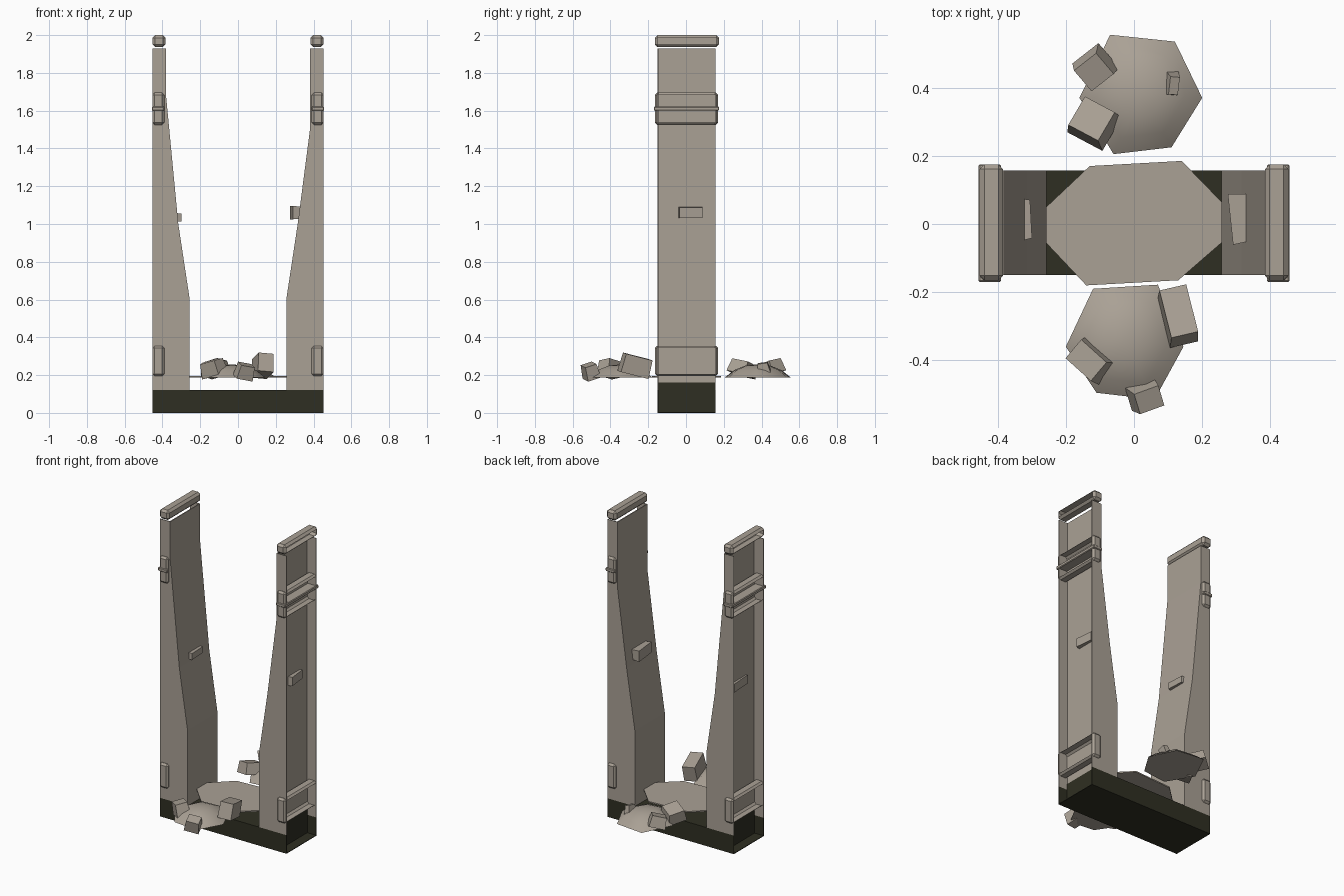
import bpy, bmesh, math
from mathutils import Vector, Euler

if "Cube" in bpy.data.objects:
    bpy.data.objects.remove(bpy.data.objects["Cube"])


def material(name, rgb):
    m = bpy.data.materials.new(name)
    m.diffuse_color = (*rgb, 1)
    m.use_nodes = True
    m.node_tree.nodes["Principled BSDF"].inputs["Base Color"].default_value = m.diffuse_color
    return m


STONE = material("warm_grey_stone", (0.40, 0.355, 0.30))
DARK = material("dark_moss", (0.028, 0.028, 0.016))
Y0, Y1 = -0.15, 0.157          # front and back of the columns
PANEL, OUTER = 0.387, 0.453    # recessed panel and outer edge in x


def finish(name, bm, mat):
    bmesh.ops.recalc_face_normals(bm, faces=bm.faces)
    me = bpy.data.meshes.new(name)
    bm.to_mesh(me)
    bm.free()
    me.materials.append(mat)
    ob = bpy.data.objects.new(name, me)
    bpy.context.collection.objects.link(ob)
    return ob


def box(name, lo, hi, mat=STONE, bevel=0, open_side=0):
    """Box between two corners; open_side = +1/-1 removes that x face."""
    bm = bmesh.new()
    bmesh.ops.create_cube(bm, size=1)
    lo, hi = Vector(lo), Vector(hi)
    for v in bm.verts:
        v.co = Vector([(lo[i] + hi[i]) / 2 + v.co[i] * (hi[i] - lo[i]) for i in range(3)])
    if bevel:
        bmesh.ops.bevel(bm, geom=bm.edges[:], offset=bevel, segments=1, affect='EDGES')
    bm.normal_update()
    if open_side:
        gone = [f for f in bm.faces if f.normal.x * open_side > 0.95]
        bmesh.ops.delete(bm, geom=gone, context='FACES')
    return finish(name, bm, mat)


def side_box(name, s, x0, x1, y0, y1, z0, z1, **kw):
    xa, xb = sorted((s * x0, s * x1))
    return box(name, (xa, y0, z0), (xb, y1, z1), **kw)


def rock(name, loc, size, rot, taper=0.85):
    """Rough block, narrower towards its local top."""
    bm = bmesh.new()
    bmesh.ops.create_cube(bm, size=1)
    turn = Euler([math.radians(a) for a in rot]).to_matrix()
    for v in bm.verts:
        k = taper if v.co.z > 0 else 1
        p = Vector((v.co.x * size[0] * k, v.co.y * size[1] * k, v.co.z * size[2]))
        v.co = turn @ p + Vector(loc)
    return finish(name, bm, STONE)


def prism(name, pts, to3d, depth, mat=STONE):
    bm = bmesh.new()
    f = bm.faces.new([bm.verts.new(to3d(*p)) for p in pts])
    r = bmesh.ops.extrude_face_region(bm, geom=[f])
    bmesh.ops.translate(bm, vec=depth, verts=[g for g in r["geom"] if isinstance(g, bmesh.types.BMVert)])
    return finish(name, bm, mat)


# Base: core block with thin walls and floor reaching past both recessed ends
box("base_block", (-PANEL, Y0, 0), (PANEL, Y1, 0.12), DARK)

for s, side in ((-1, "left"), (1, "right")):
    side_box(side + "_base_floor", s, PANEL, OUTER, Y0, Y1, 0, 0.004, mat=DARK)
    side_box(side + "_base_panel", s, PANEL - 0.01, PANEL + 0.003, Y0 + .004, Y1 - .004, 0, 0.16, mat=DARK)
    for y, wall in ((Y0, "front"), (Y1 - 0.004, "back")):
        side_box(f"{side}_base_{wall}_wall", s, PANEL, OUTER, y, y + 0.004, 0, 0.12, mat=DARK)
        side_box(f"{side}_column_{wall}_wall", s, PANEL, OUTER, y, y + 0.004, 0.12, 1.93)
    # Column core, widening towards the foot
    knee = 1.50 if s > 0 else 1.68
    profile = [(PANEL, 0.12), (0.257, 0.12), (0.257, 0.61), (0.316, 1.0),
               (0.381, knee), (0.381, 1.93), (PANEL, 1.93)]
    prism(side + "_column", profile, lambda x, z: (s * x, Y0, z), (0, Y1 - Y0, 0))
    # Hollow bevelled bands and cap, open on the outside
    side_box(side + "_lower_band", s, 0.39, OUTER, -0.165, 0.17, 0.195, 0.355, bevel=0.012, open_side=s)
    side_box(side + "_upper_band", s, 0.39, OUTER, -0.165, 0.17, 1.525, 1.695, bevel=0.012, open_side=s)
    side_box(side + "_band_shelf", s, 0.39, OUTER + 0.003, -0.17, 0.175, 1.60, 1.622, bevel=0.004)
    side_box(side + "_cap", s, 0.384, OUTER, -0.165, 0.175, 1.937, 2.0, bevel=0.014, open_side=s)

# Stones stuck through the columns
rock("left_column_stone", (-0.352, 0.012, 1.035), (0.055, 0.15, 0.10), (0, 90, 3), 0.75)
rock("right_column_stone", (0.345, 0.02, 1.06), (0.07, 0.15, 0.125), (0, 90, 6), 0.8)

# Paving slab between the columns
slab = [(-0.13, 0.17), (0.14, 0.185), (0.32, 0), (0.13, -0.165), (-0.14, -0.18), (-0.31, 0)]
prism("paving_slab", slab, lambda x, y: (x, y, 0.187), (0, 0, 0.008))


def mound(name, rim, centre):
    """Low smooth dome over a six-sided rim."""
    bm = bmesh.new()
    c = Vector((*centre, 0))
    rings = []
    for k, z in ((1, 0.187), (0.72, 0.226), (0.38, 0.25)):
        rings.append([bm.verts.new(c + (Vector((*p, 0)) - c) * k + Vector((0, 0, z))) for p in rim])
    n = len(rim)
    for a, b in zip(rings, rings[1:]):
        for i in range(n):
            bm.faces.new((a[i], a[(i + 1) % n], b[(i + 1) % n], b[i]))
    top = bm.verts.new(c + Vector((0, 0, 0.257)))
    for i in range(n):
        bm.faces.new((rings[-1][i], rings[-1][(i + 1) % n], top))
    bm.faces.new(rings[0])
    ob = finish(name, bm, STONE)
    bpy.context.view_layer.objects.active = ob
    ob.select_set(True)
    bpy.ops.object.shade_smooth_by_angle(angle=math.radians(60))
    ob.select_set(False)


# Rubble mounds in front and behind
mound("back_mound", [(-0.07, 0.555), (0.12, 0.535), (0.20, 0.37), (0.11, 0.225),
                     (-0.06, 0.205), (-0.16, 0.37)], (0.02, 0.38))
mound("front_mound", [(-0.12, -0.19), (0.07, -0.178), (0.145, -0.36), (0.06, -0.515),
                      (-0.11, -0.495), (-0.20, -0.36)], (-0.03, -0.345))

# Loose rubble blocks
rock("front_block_large", (0.13, -0.268, 0.25), (0.085, 0.155, 0.10), (-14, 5, 13), 0.95)
rock("front_block_left", (-0.13, -0.40, 0.235), (0.12, 0.085, 0.08), (10, -12, -42))
rock("front_block_small", (0.035, -0.507, 0.22), (0.09, 0.075, 0.075), (18, 10, 20))
rock("back_block_outer", (-0.115, 0.455, 0.24), (0.10, 0.095, 0.07), (10, -14, 38))
rock("back_block_inner", (-0.12, 0.30, 0.235), (0.12, 0.115, 0.07), (-10, -14, -28))
rock("back_block_chip", (0.112, 0.41, 0.235), (0.04, 0.075, 0.06), (8, 12, -5), 0.7)
